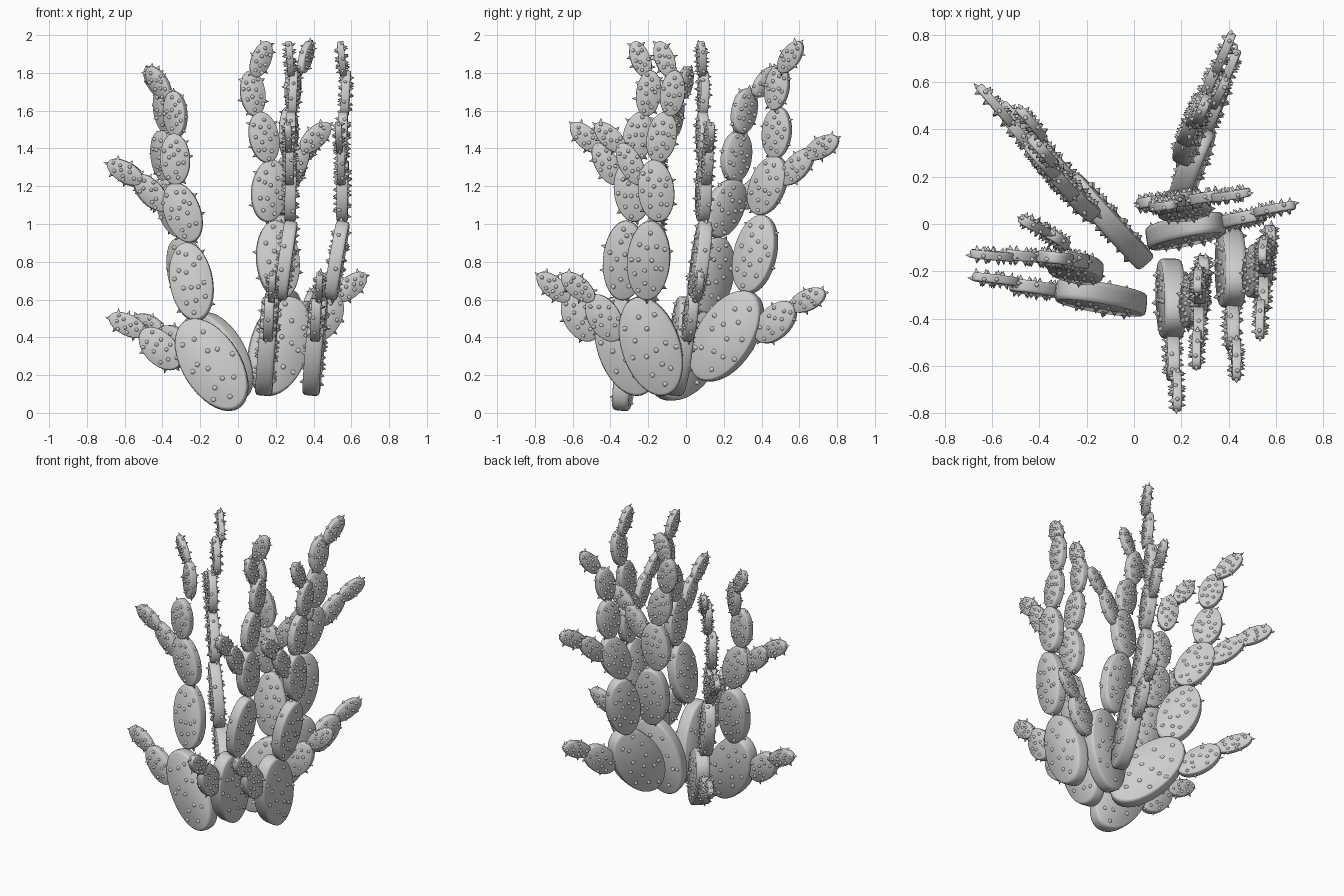
import bpy, bmesh, math, random
from mathutils import Vector, Matrix

random.seed(4)
cube = bpy.data.objects.get("Cube")
if cube:
    bpy.data.objects.remove(cube)

GREY = (0.62, 0.62, 0.62, 1)
skin = bpy.data.materials.new("pale_grey_skin")
skin.use_nodes = True
skin.diffuse_color = GREY
skin.node_tree.nodes["Principled BSDF"].inputs["Base Color"].default_value = GREY

# Pads of one stalk: name, outward, up, sideways, lean, half length,
# half width, half thickness, sideways slope, spikes per face, rim spikes
PADS = [
    ("base_pad", .18, .245, 0, 32, .272, .155, .045, .10, 14, 0),
    ("second_pad", .30, .683, .115, 10, .212, .114, .035, .17, 15, 6),
    ("third_pad", .35, 1.05, .145, 20, .165, .096, .03, .02, 14, 6),
    ("fourth_pad", .39, 1.332, .145, 3, .137, .079, .025, .02, 13, 7),
    ("fifth_pad", .39, 1.572, .16, 7, .122, .066, .022, .05, 12, 7),
    ("top_pad", .475, 1.737, .14, 35, .1, .052, .018, -.1, 10, 7),
    ("low_branch_pad", .455, .33, .01, 45, .137, .085, .026, .06, 11, 6),
    ("low_branch_tip", .63, .455, .03, 64, .108, .056, .018, .06, 10, 7),
    ("high_branch_pad", .515, 1.155, .14, 42, .122, .062, .022, 0, 10, 6),
    ("high_branch_tip", .655, 1.265, .13, 60, .105, .055, .018, -.05, 10, 7),
]

# Stalks: name, origin, bearing, upright turn, outward stretch,
# sideways factor, top shift (outward, sideways), top twist
STALKS = [
    ("right_stalk", (.04, -.33, .01), 174, 0, 1, -1, (.05, -.2), -25),
    ("back_right_stalk", (.05, -.17, .075), 131, -6, 1.17, .3, (0, -.1), 0),
    ("back_stalk", (.16, .04, .17), 67, -2.5, 1, .5, (0, -.08), 0),
    ("front_stalk", (.155, -.20, .072), 270, 14, 1, .85, (0, 0), 0),
    ("front_left_stalk", (.41, -.07, .072), 269, 14, 1, 1, (0, 0), 0),
    ("left_stalk", (.105, -.05, .072), 10, 14, 1, .9, (0, 0), 0),
]


def add_disc(bm, a, b, h, segments=36):
    """Elliptical slab with a softened rim, long axis on local z."""
    rings = []
    for r, t in ((.94, 1), (.985, .85), (1, .5), (1, -.5), (.985, -.85), (.94, -1)):
        ring = []
        for i in range(segments):
            q = math.tau * i / segments
            ring.append(bm.verts.new((b * r * math.cos(q), h * t, a * r * math.sin(q))))
        rings.append(ring)
    for low, high in zip(rings, rings[1:]):
        for i in range(segments):
            j = (i + 1) % segments
            bm.faces.new((low[i], low[j], high[j], high[i]))
    bm.faces.new(rings[0])
    bm.faces.new(rings[-1])


def add_spike(bm, point, normal, radius, height):
    turn = normal.to_track_quat('Z', 'Y').to_matrix().to_4x4()
    place = Matrix.Translation(point + normal * height * .45) @ turn
    bmesh.ops.create_cone(bm, cap_ends=False, segments=8, radius1=radius,
                          radius2=0, depth=height, matrix=place)


def add_spikes(bm, a, b, h, face_count, rim_count):
    radius = .0085 + .02 * a
    # scattered spikes on both flat sides
    for side in (-1, 1):
        start = random.uniform(0, math.tau)
        for i in range(face_count):
            r = .86 * math.sqrt((i + .6) / face_count)
            q = start + i * 2.4 + random.uniform(-.25, .25)
            p = Vector((b * r * math.cos(q), side * h, a * r * math.sin(q)))
            lean = Vector((.2 * math.cos(q), side, .2 * math.sin(q))).normalized()
            add_spike(bm, p, lean, radius, .022)
    # spikes around the edge
    for i in range(rim_count):
        q = math.tau * (i + random.uniform(.2, .8)) / rim_count
        p = Vector((b * math.cos(q), random.uniform(-.5, .5) * h, a * math.sin(q)))
        out = Vector((math.cos(q) / b, 0, math.sin(q) / a)).normalized()
        add_spike(bm, p, out, radius * .9, .022)


def stalk_matrix(origin, bearing, upright, stretch):
    scale = Matrix.Diagonal((stretch, 1, 1, 1))
    return (Matrix.Translation(origin)
            @ Matrix.Rotation(math.radians(bearing), 4, 'Z') @ scale
            @ Matrix.Rotation(-math.radians(upright), 4, 'Y'))


def build_pad(stalk, world, pad, sideways, shift, twist):
    name, s, z, t, lean, a, b, h, slope, face_count, rim_count = pad
    rise = max(0, z - 1.4)
    centre = Vector((s + shift[0] * rise, t * sideways + shift[1] * rise * 2, z))
    local = Matrix.Translation(centre)
    if rise > 0:
        local = local @ Matrix.Rotation(math.radians(twist), 4, 'Z')
    local = (local @ Matrix.Rotation(-math.atan(slope * sideways), 4, 'X')
             @ Matrix.Rotation(math.radians(lean), 4, 'Y'))
    bm = bmesh.new()
    add_disc(bm, a, b, h)
    add_spikes(bm, a, b, h, face_count, rim_count)
    bm.transform(world @ local)
    bmesh.ops.recalc_face_normals(bm, faces=bm.faces)
    mesh = bpy.data.meshes.new(stalk + "_" + name)
    bm.to_mesh(mesh)
    bm.free()
    mesh.materials.append(skin)
    mesh.shade_smooth()
    mesh.set_sharp_from_angle(angle=math.radians(50))
    ob = bpy.data.objects.new(stalk + "_" + name, mesh)
    bpy.context.collection.objects.link(ob)


for stalk, origin, bearing, upright, stretch, sideways, shift, twist in STALKS:
    world = stalk_matrix(origin, bearing, upright, stretch)
    for pad in PADS:
        build_pad(stalk, world, pad, sideways, shift, twist)
